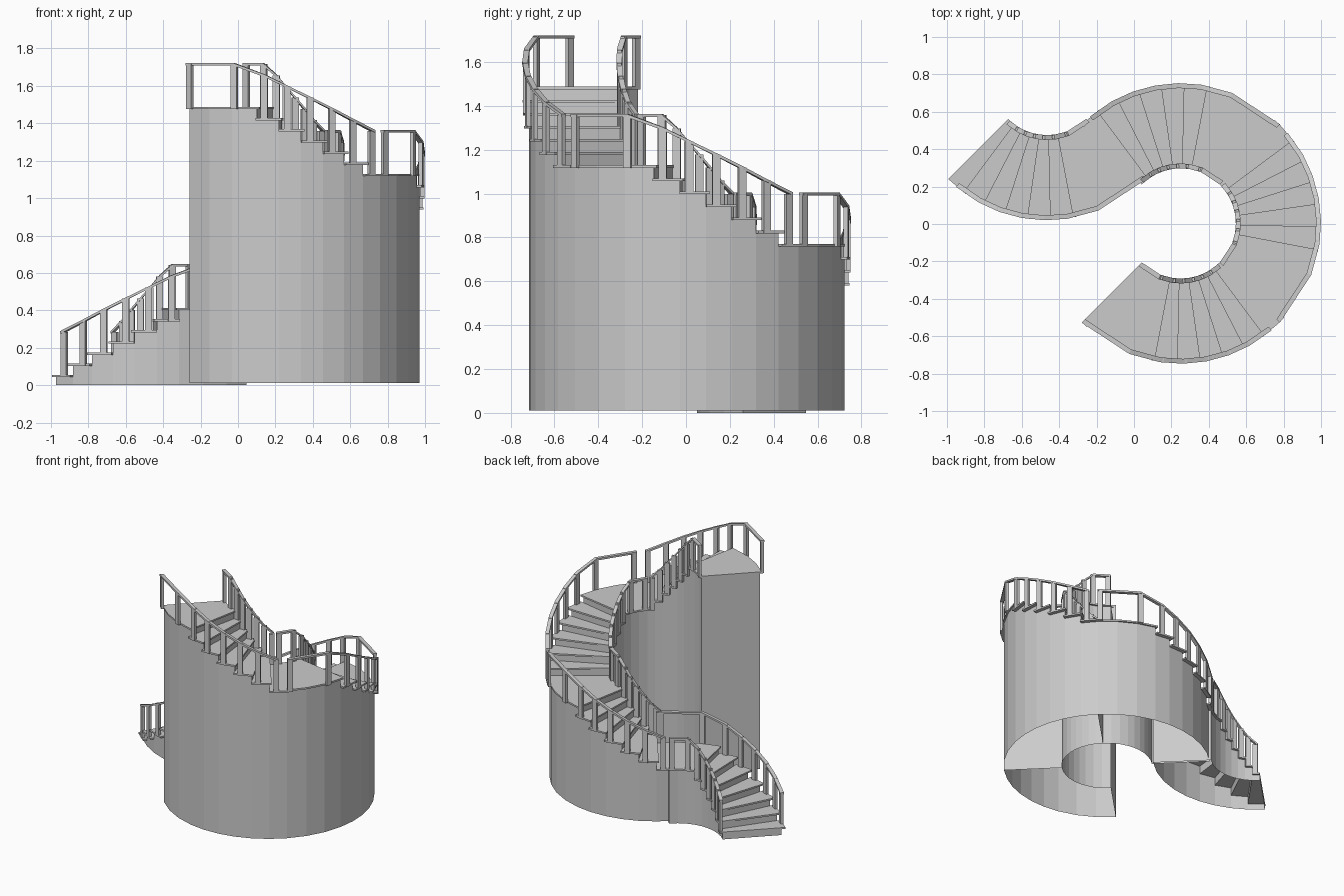
import bpy, bmesh
from math import radians, cos, sin

if "Cube" in bpy.data.objects:
    bpy.data.objects.remove(bpy.data.objects["Cube"])

STEP, TREADS = 9.5, 6           # degrees per tread, treads per flight
RISE, Z0 = 0.0597, 0.055        # step height, top of the first tread
SLAB, RAIL_H = 0.012, 0.234
R_IN, R_OUT = 0.315, 0.72       # hollow wall radii
TURN = TREADS * STEP            # landing fills the rest of each quarter turn


def make_object(name, bm):
    bmesh.ops.recalc_face_normals(bm, faces=bm.faces)
    me = bpy.data.meshes.new(name)
    bm.to_mesh(me)
    bm.free()
    ob = bpy.data.objects.new(name, me)
    bpy.context.collection.objects.link(ob)
    return ob


def sweep(bm, rings):
    """Skin closed four-corner rings into a capped bar."""
    vs = [[bm.verts.new(p) for p in ring] for ring in rings]
    for a, b in zip(vs, vs[1:]):
        for i in range(4):
            j = (i + 1) % 4
            bm.faces.new((a[i], a[j], b[j], b[i]))
    bm.faces.new(vs[0])
    bm.faces.new(vs[-1])


def build_flight(label, centre, start, turn_dir, base, floor):
    def P(r, t, z):
        a = radians(start + turn_dir * t)
        return (centre[0] + r * cos(a), centre[1] + r * sin(a), z)

    def ring(r0, r1, t, z0, z1):
        return [P(r0, t, z0), P(r1, t, z0), P(r1, t, z1), P(r0, t, z1)]

    landing_z = base + TREADS * RISE
    landing_ts = [TURN + (90 - TURN) * i / 3 for i in range(4)]

    # hollow walls, risers and end panels, open underneath
    bm = bmesh.new()

    def quad(pts):
        bm.faces.new([bm.verts.new(p) for p in pts])

    spans = [(i * STEP, (i + 1) * STEP, base + i * RISE) for i in range(TREADS)]
    spans += [(a, b, landing_z) for a, b in zip(landing_ts, landing_ts[1:])]
    prev = floor
    for a, b, z in spans:
        for r in (R_IN, R_OUT):
            quad([P(r, a, floor), P(r, b, floor), P(r, b, z - SLAB), P(r, a, z - SLAB)])
        if z > prev:
            quad(ring(R_IN, R_OUT, a, prev, z - SLAB))
        prev = z - SLAB
    quad(ring(R_IN, R_OUT, 90, floor, landing_z - SLAB))
    bmesh.ops.remove_doubles(bm, verts=bm.verts, dist=1e-4)
    make_object(label + "_walls", bm)

    # treads with a small nosing
    bm = bmesh.new()
    for i in range(TREADS):
        z = base + i * RISE
        ts = (max(i * STEP - 1.2, 0), (i + 1) * STEP)
        sweep(bm, [ring(0.295, 0.748, t, z - SLAB, z) for t in ts])
    make_object(label + "_treads", bm)

    # landing
    bm = bmesh.new()
    landing_ts[0] -= 1.2
    sweep(bm, [ring(0.30, 0.732, t, landing_z - SLAB, landing_z) for t in landing_ts])
    make_object(label + "_landing", bm)

    # balusters and handrails on both sides
    stops = [(6 + STEP * i, base + i * RISE) for i in range(TREADS)]
    stops += [(66.5, landing_z), (88.6, landing_z)]
    for side, r, end in (("inner", 0.308, 86.7), ("outer", 0.737, 88.6)):
        stops[-1] = (end, landing_z)
        half = 0.018 / r * 57.3
        bm = bmesh.new()
        for t, z in stops:
            sweep(bm, [ring(r - 0.010, r + 0.010, t + s * half, z - SLAB, z + RAIL_H - 0.006)
                       for s in (-1, 1)])
        make_object(f"{label}_{side}_balusters", bm)
        bm = bmesh.new()
        path = list(stops)
        path[0] = (path[0][0] - half, path[0][1])
        path[-1] = (path[-1][0] + half, path[-1][1])
        sweep(bm, [ring(r - 0.013, r + 0.013, t, z + RAIL_H - 0.014, z + RAIL_H)
                   for t, z in path])
        make_object(f"{label}_{side}_handrail", bm)


# entry flight bends one way, the three upper flights wind the other way
build_flight("entry_flight", (-0.465, 0.77), 225, 1, Z0, 0.0)
for k, label in enumerate(("second_flight", "third_flight", "top_flight")):
    build_flight(label, (0.25, 0.003), 135 - 90 * k, -1,
                 Z0 + (k + 1) * TREADS * RISE, 0.012)
